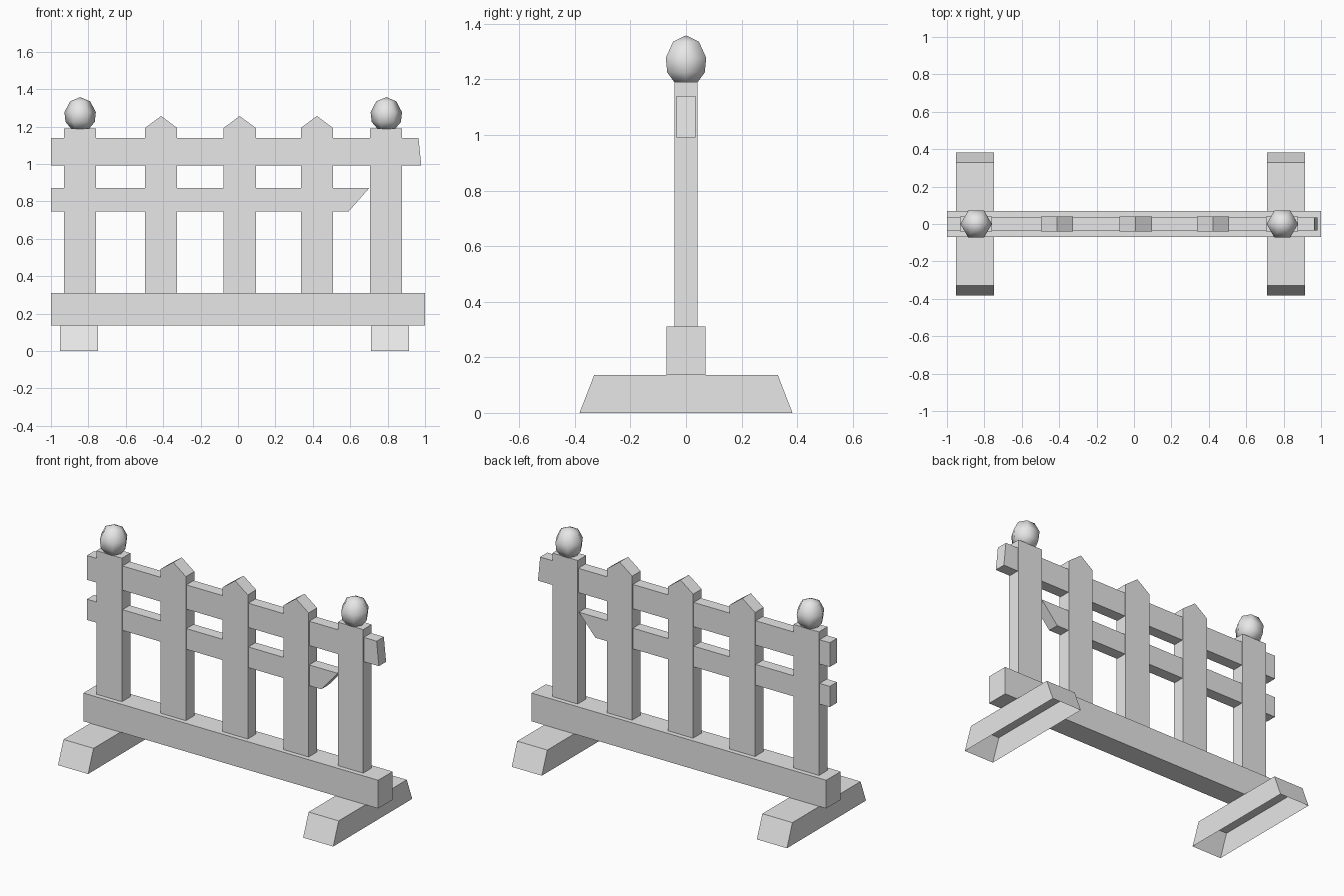
import bpy, bmesh, math
from mathutils import Vector

cube = bpy.data.objects.get("Cube")
if cube:
    bpy.data.objects.remove(cube, do_unlink=True)

grey = bpy.data.materials.new("plain_grey")
grey.use_nodes = True
grey.diffuse_color = (0.8, 0.8, 0.8, 1)
grey.node_tree.nodes["Principled BSDF"].inputs["Base Color"].default_value = (0.8, 0.8, 0.8, 1)


def finish(name, bm):
    bmesh.ops.recalc_face_normals(bm, faces=bm.faces)
    mesh = bpy.data.meshes.new(name)
    bm.to_mesh(mesh)
    bm.free()
    mesh.materials.append(grey)
    obj = bpy.data.objects.new(name, mesh)
    bpy.context.collection.objects.link(obj)
    return obj


def board(name, outline, half_depth):
    """Extrude an x-z outline evenly to both sides of y = 0."""
    bm = bmesh.new()
    face = bm.faces.new([bm.verts.new((x, -half_depth, z)) for x, z in outline])
    out = bmesh.ops.extrude_face_region(bm, geom=[face])
    moved = [v for v in out["geom"] if isinstance(v, bmesh.types.BMVert)]
    bmesh.ops.translate(bm, verts=moved, vec=(0, 2 * half_depth, 0))
    return finish(name, bm)


def foot(name, x):
    """Block with sloping ends and a hollow, open underside."""
    bm = bmesh.new()
    bmesh.ops.create_cube(bm, size=1)
    for v in bm.verts:
        top = v.co.z > 0
        reach = 0.33 if top else 0.383
        v.co = (x + v.co.x * 0.204, math.copysign(reach, v.co.y), 0.137 if top else 0)
    under = [f for f in bm.faces if all(v.co.z < 0.01 for v in f.verts)]
    bmesh.ops.delete(bm, geom=under, context='FACES_ONLY')
    obj = finish(name, bm)
    # an open shell: make sure the outside faces outward
    up = max(obj.data.polygons, key=lambda p: p.center.z)
    if up.normal.z < 0:
        obj.data.flip_normals()


def finial(name, x):
    """Six-sided egg-shaped knob, smooth shaded."""
    profile = [(0.046, 1.187), (0.078, 1.225), (0.084, 1.277), (0.054, 1.335)]
    bm = bmesh.new()
    rings = [[bm.verts.new((x + r * math.cos(i * math.pi / 3),
                            r * math.sin(i * math.pi / 3), z)) for i in range(6)]
             for r, z in profile]
    tip = bm.verts.new((x, 0, 1.358))
    for i in range(6):
        j = (i + 1) % 6
        for low, high in zip(rings, rings[1:]):
            bm.faces.new((low[i], low[j], high[j], high[i]))
        bm.faces.new((rings[-1][i], rings[-1][j], tip))
    bm.faces.new(rings[0])
    for f in bm.faces:
        f.smooth = True
    finish(name, bm)


# Base beam
board("base_beam", [(-1, 0.137), (1, 0.137), (1, 0.31), (-1, 0.31)], 0.07)

# End posts with knobs, and the feet below
for side, x, foot_x in (("right", -0.845, -0.851), ("left", 0.792, 0.812)):
    board(side + "_post", [(x - 0.086, 0.3), (x + 0.086, 0.3),
                           (x + 0.086, 1.19), (x - 0.086, 1.19)], 0.041)
    finial(side + "_finial", x + 0.001)
    foot(side + "_foot", foot_x)

# Pointed pickets
for n, x in enumerate((-0.411, 0.009, 0.422)):
    board(f"picket_{n + 1}", [(x - 0.086, 0.3), (x + 0.086, 0.3), (x + 0.086, 1.193),
                              (x, 1.257), (x - 0.086, 1.193)], 0.041)

# Rails with slanted broken ends
board("upper_rail", [(-1, 0.991), (0.98, 0.991), (0.965, 1.14), (-1, 1.14)], 0.035)
board("lower_rail", [(-1, 0.745), (0.59, 0.745), (0.702, 0.872), (-1, 0.872)], 0.035)
